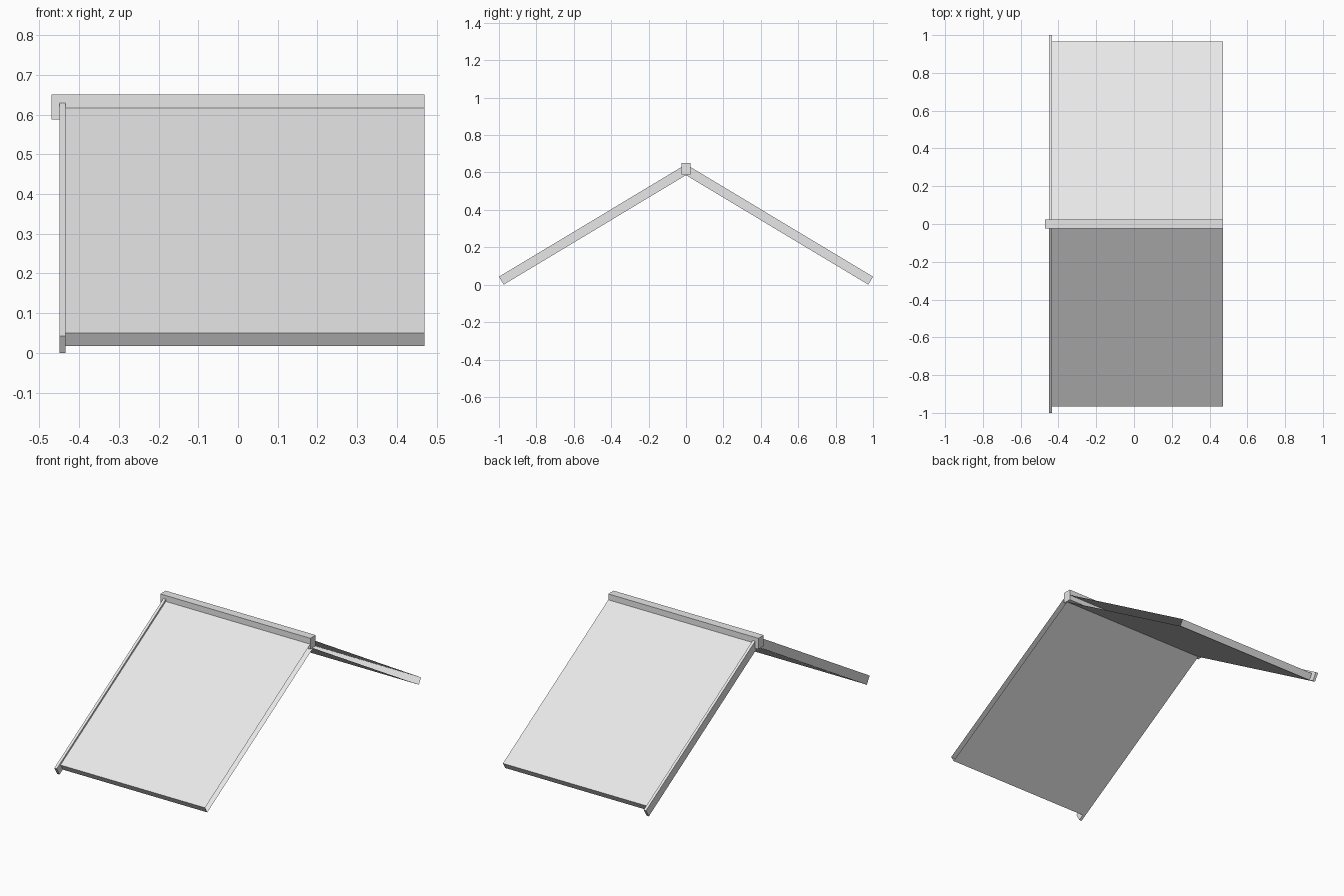
import bpy
import bmesh
import math

cube = bpy.data.objects.get("Cube")
if cube:
    bpy.data.objects.remove(cube, do_unlink=True)

PITCH = math.radians(31)

grey = bpy.data.materials.new("light_grey")
grey.use_nodes = True
grey.diffuse_color = (0.8, 0.8, 0.8, 1)
grey.node_tree.nodes["Principled BSDF"].inputs["Base Color"].default_value = (0.8, 0.8, 0.8, 1)


def extrude_x(name, profile, x0, x1, capped=True):
    """Sweep a y-z profile along x, optionally closing both ends."""
    bm = bmesh.new()
    start = [bm.verts.new((x0, y, z)) for y, z in profile]
    end = [bm.verts.new((x1, y, z)) for y, z in profile]
    n = len(profile)
    for i in range(n):
        j = (i + 1) % n
        bm.faces.new((start[i], start[j], end[j], end[i]))
    if capped:
        bm.faces.new(start)
        bm.faces.new(end)
    bmesh.ops.recalc_face_normals(bm, faces=bm.faces)
    mesh = bpy.data.meshes.new(name)
    bm.to_mesh(mesh)
    bm.free()
    mesh.materials.append(grey)
    obj = bpy.data.objects.new(name, mesh)
    bpy.context.collection.objects.link(obj)
    return obj


def slope_profile(side, apex, eave, thickness):
    """Sloping slab: mitred at the ridge, cut square at the eave."""
    eave_z = apex - eave * math.tan(PITCH)
    return [
        (0, apex),
        (side * eave, eave_z),
        (side * (eave - thickness * math.sin(PITCH)), eave_z - thickness * math.cos(PITCH)),
        (0, apex - thickness / math.cos(PITCH)),
    ]


for label, side in (("front", -1), ("back", 1)):
    # Hollow roof slab, open at the joining end
    extrude_x(label + "_roof_panel", slope_profile(side, 0.631, 0.966, 0.039),
              -0.435, 0.47, capped=False)
    # Thin edge board along the gable
    extrude_x(label + "_gable_trim", slope_profile(side, 0.6435, 1.0, 0.0495),
              -0.45, -0.435)

# Ridge beam
extrude_x("ridge_beam", [(-0.024, 0.588), (0.024, 0.588), (0.024, 0.65), (-0.024, 0.65)],
          -0.47, 0.47)
